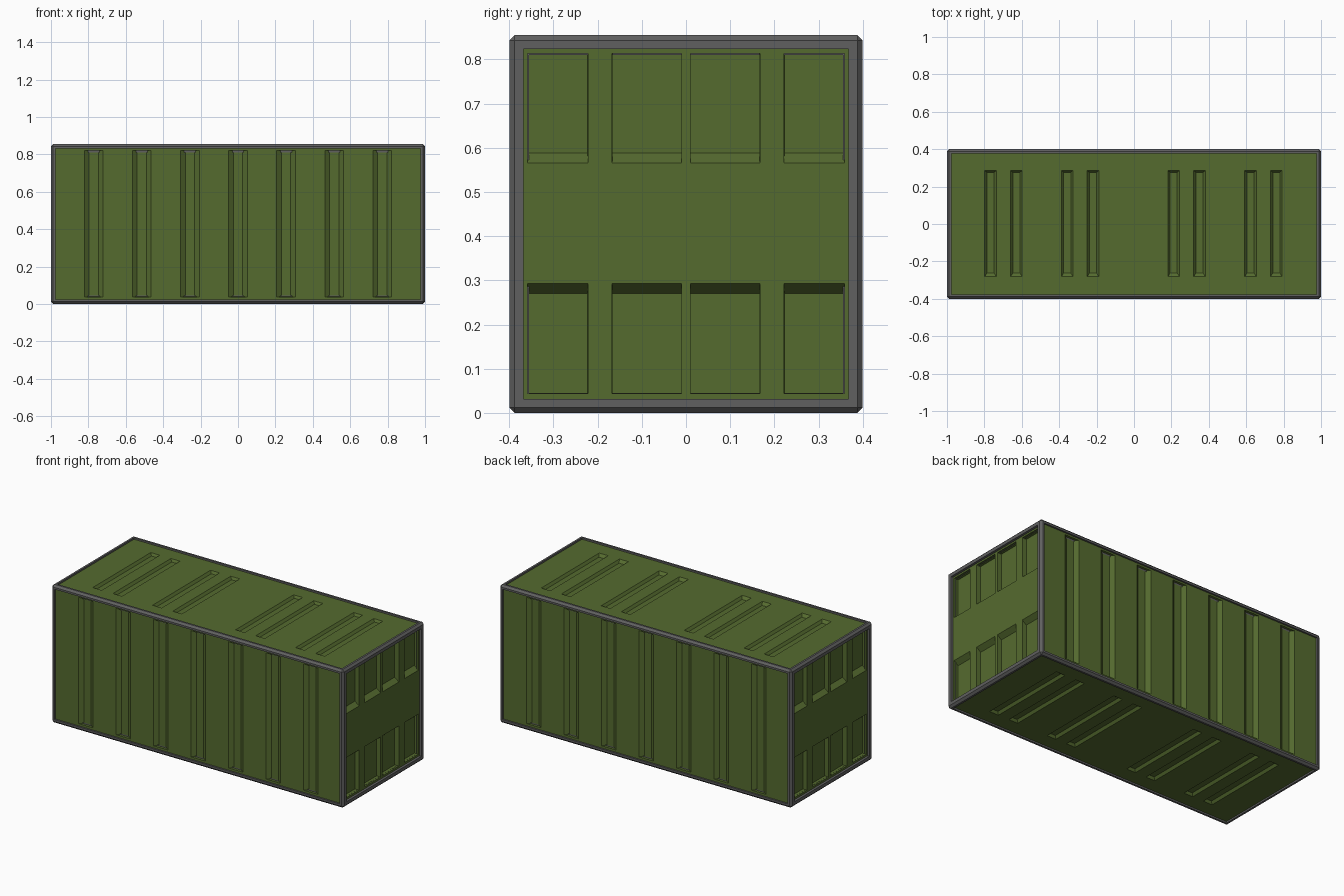
import bpy, bmesh
from mathutils import Vector

if "Cube" in bpy.data.objects:
    bpy.data.objects.remove(bpy.data.objects["Cube"])

L, W, H = 1.0, 0.4, 0.855          # half length, half width, height


def material(name, rgb):
    m = bpy.data.materials.new(name)
    m.diffuse_color = (*rgb, 1)
    m.use_nodes = True
    m.node_tree.nodes["Principled BSDF"].inputs["Base Color"].default_value = m.diffuse_color
    return m


green = material("olive green", (0.0908, 0.147, 0.0284))
grey = material("dark grey", (0.117, 0.117, 0.117))


def finish(bm, name, mat):
    mesh = bpy.data.meshes.new(name)
    bm.to_mesh(mesh)
    bm.free()
    mesh.materials.append(mat)
    ob = bpy.data.objects.new(name, mesh)
    bpy.context.collection.objects.link(ob)
    return ob


def panel(name, origin, u, v, half_u, v0, v1, pockets, depth):
    """Flat sheet with recessed pockets.
    pocket = (u0, u1, v0, v1, slopes left, right, bottom, top)"""
    o, u, v = Vector(origin), Vector(u), Vector(v)
    n = u.cross(v)
    bm = bmesh.new()

    def quad(pts):
        bm.faces.new([bm.verts.new(o + u * a + v * b + n * c) for a, b, c in pts])

    us = sorted({-half_u, half_u, *(p[0] for p in pockets), *(p[1] for p in pockets)})
    vs = sorted({v0, v1, *(p[2] for p in pockets), *(p[3] for p in pockets)})
    for a0, a1 in zip(us, us[1:]):
        for b0, b1 in zip(vs, vs[1:]):
            ca, cb = (a0 + a1) / 2, (b0 + b1) / 2
            if not any(p[0] < ca < p[1] and p[2] < cb < p[3] for p in pockets):
                quad([(a0, b0, 0), (a1, b0, 0), (a1, b1, 0), (a0, b1, 0)])
    for a0, a1, b0, b1, sl, sr, sb, st in pockets:
        rim = [(a0, b0, 0), (a1, b0, 0), (a1, b1, 0), (a0, b1, 0)]
        a0, a1, b0, b1 = a0 + sl, a1 - sr, b0 + sb, b1 - st
        floor = [(a0, b0, -depth), (a1, b0, -depth), (a1, b1, -depth), (a0, b1, -depth)]
        quad(floor)
        for i in range(4):
            j = (i + 1) % 4
            quad([rim[i], rim[j], floor[j], floor[i]])
    bmesh.ops.remove_doubles(bm, verts=bm.verts, dist=1e-5)
    return finish(bm, name, green)


# Frame: bevelled box with all six sides opened up
bm = bmesh.new()
bmesh.ops.create_cube(bm, size=1)
for vert in bm.verts:
    vert.co = Vector((vert.co.x * 2 * L, vert.co.y * 2 * W, (vert.co.z + 0.5) * H))
bmesh.ops.bevel(bm, geom=bm.edges[:], offset=0.012, segments=1, affect='EDGES', profile=0.5)
bm.normal_update()
sides = [f for f in bm.faces if f.calc_area() > 0.3]
for f in sides:
    width = 0.028 if abs(f.normal.x) > 0.9 else 0.017
    bmesh.ops.inset_individual(bm, faces=[f], thickness=width, depth=0)
    new = bmesh.ops.extrude_discrete_faces(bm, faces=[f])["faces"]
    bmesh.ops.translate(bm, verts=new[0].verts[:], vec=-new[0].normal * 0.045)
    bmesh.ops.delete(bm, geom=new, context='FACES_ONLY')
finish(bm, "frame", grey)

# Long side walls with seven upright grooves
grooves = [(0.257 * i - 0.05, 0.257 * i + 0.05, 0.038, 0.82, 0.025, 0.025, 0.001, 0.001)
           for i in range(-3, 4)]
for name, s in (("front_wall", 1), ("back_wall", -1)):
    panel(name, (0, -0.39 * s, 0), (s, 0, 0), (0, 0, 1), 0.98, 0.02, 0.835, grooves, 0.018)

# Roof and floor with four pairs of grooves
slots = [(c + d - 0.031, c + d + 0.031, -0.282, 0.286, 0.012, 0.012, 0.02, 0.01)
         for c in (-0.698, -0.288, 0.281, 0.692) for d in (-0.069, 0.069)]
panel("roof", (0, 0, H - 0.01), (1, 0, 0), (0, 1, 0), 0.98, -0.38, 0.38, slots, 0.015)
panel("floor", (0, 0, 0.01), (1, 0, 0), (0, -1, 0), 0.98, -0.38, 0.38, slots, 0.015)

# End doors: raised middle band and posts around eight pockets
columns = [(-0.359, -0.222), (-0.167, -0.01), (0.01, 0.167), (0.222, 0.359)]
pockets = []
for a0, a1 in columns:
    pockets.append((a0, a1, 0.565, 0.813, 0.0005, 0.0005, 0.023, 0.0005))
    pockets.append((a0, a1, 0.044, 0.293, 0.0005, 0.0005, 0.0005, 0.023))
for name, s in (("right_doors", 1), ("left_doors", -1)):
    panel(name, (0.985 * s, 0, 0), (0, s, 0), (0, 0, 1), 0.375, 0.025, 0.83, pockets, 0.028)
